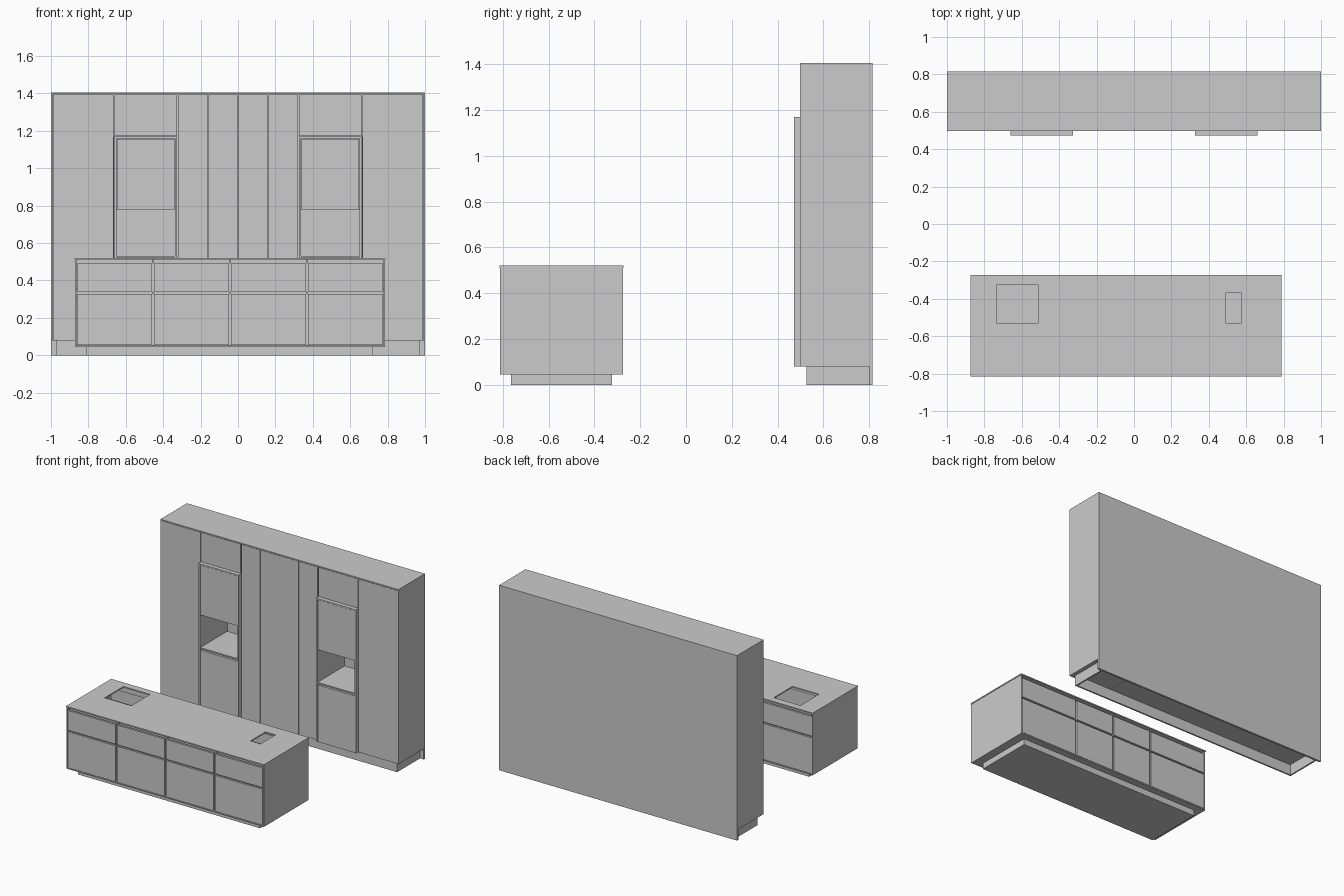
import bpy

if "Cube" in bpy.data.objects:
    bpy.data.objects.remove(bpy.data.objects["Cube"])


def box(name, x0, x1, y0, y1, z0, z1):
    """Axis-aligned board given by its extents."""
    bpy.ops.mesh.primitive_cube_add(size=1)
    ob = bpy.context.object
    ob.name = name
    for v in ob.data.vertices:
        v.co = (x1 if v.co.x > 0 else x0,
                y1 if v.co.y > 0 else y0,
                z1 if v.co.z > 0 else z0)
    return ob


# ---------------- Island ----------------
IX0, IX1, IY0, IY1 = -0.872, 0.785, -0.812, -0.275
MID = -0.54
box("island_plinth", -0.81, 0.72, -0.765, -0.322, 0, 0.046)
box("island_floor", IX0, IX1, IY0, IY1, 0.045, 0.053)
box("island_side_left", IX0, IX0 + 0.008, IY0, IY1, 0.053, 0.512)
box("island_side_right", IX1 - 0.008, IX1, IY0, IY1, 0.053, 0.512)
box("island_divider", IX0 + 0.008, IX1 - 0.008, MID - 0.01, MID + 0.01, 0.053, 0.512)

# Worktop with sink and socket openings
top = box("worktop", IX0 - 0.003, IX1 + 0.003, IY0 - 0.003, IY1 + 0.003, 0.511, 0.52)
for label, x0, x1, y1 in (("sink", -0.735, -0.51, -0.325), ("socket", 0.49, 0.575, -0.37)):
    cutter = box(label + "_cutter", x0, x1, -0.55, y1, 0.50, 0.54)
    cutter.hide_render = True
    cutter.hide_viewport = False
    cutter.display_type = 'WIRE'
    mod = top.modifiers.new(label + "_opening", 'BOOLEAN')
    mod.operation = 'DIFFERENCE'
    mod.solver = 'EXACT'
    mod.object = cutter


def drawer_bank(side, edges, y_face, inward):
    """Drawer fronts, recessed handle channels and partitions on one long side."""
    def ys(a, b):
        return sorted((y_face + inward * a, y_face + inward * b))
    for i, (a, b) in enumerate(zip(edges, edges[1:])):
        for row, z0, z1 in (("lower", 0.056, 0.328), ("upper", 0.340, 0.490)):
            box(f"{side}_{row}_drawer_{i}", a + 0.006, b - 0.006, *ys(0, 0.016), z0, z1)
    for e in edges[1:-1]:
        box(f"{side}_partition", e - 0.006, e + 0.006, *sorted((y_face + inward * 0.012, MID)),
            0.053, 0.511)
    for z0, z1 in ((0.31, 0.36), (0.47, 0.511)):
        box(f"{side}_handle_channel", edges[0], edges[-1], *ys(0.03, 0.036), z0, z1)


L, R = IX0 + 0.004, IX1 - 0.004
drawer_bank("front", [L, -0.455, -0.043, 0.369, R], IY0, 1)
drawer_bank("back", [L, -0.378, -0.044, 0.290, R], IY1, -1)

# ---------------- Tall cabinet wall ----------------
Y0, YB, Y1 = 0.498, 0.80, 0.815
BOT, TOP, UNIT_TOP = 0.08, 1.405, 1.17
YC = Y0 + 0.018
box("wall_back_panel", -1, 1, YB, Y1, 0, TOP)
box("wall_top_panel", -1, 1, Y0, YB, TOP - 0.008, TOP)
box("wall_plinth_front", -0.97, 0.97, 0.525, 0.537, 0, BOT)
box("centre_carcass", -0.325, 0.325, YC, YB, BOT, TOP - 0.008)

# Full-height centre doors
door_edges = [-0.322, -0.161, 0, 0.161, 0.322]
for i, (a, b) in enumerate(zip(door_edges, door_edges[1:])):
    box(f"centre_door_{i}", a + 0.002, b - 0.002, Y0, YC - 0.002, BOT, TOP - 0.01)

for side, s in (("left", -1), ("right", 1)):
    def mbox(name, x0, x1, *rest):
        a, b = sorted((s * x0, s * x1))
        return box(f"{side}_{name}", a, b, *rest)

    mbox("plinth_return", 0.958, 0.97, 0.537, YB, 0, BOT)
    # End cabinet
    mbox("end_panel", 0.992, 1.0, Y0, YB, BOT, TOP - 0.008)
    mbox("end_carcass", 0.662, 0.992, YC, YB, BOT, TOP - 0.008)
    mbox("end_door", 0.665, 0.990, Y0, YC - 0.002, BOT, TOP - 0.01)
    # Cupboard above the projecting unit
    mbox("top_carcass", 0.325, 0.662, YC, YB, UNIT_TOP, TOP - 0.008)
    mbox("top_door", 0.327, 0.661, Y0, YC - 0.002, UNIT_TOP + 0.003, TOP - 0.01)
    # Projecting unit: frame, doors and open niche
    F = 0.472
    mbox("unit_inner_side", 0.325, 0.336, F, YB, BOT, UNIT_TOP)
    mbox("unit_outer_side", 0.650, 0.661, F, YB, BOT, UNIT_TOP)
    mbox("unit_top", 0.336, 0.650, F, YB, UNIT_TOP - 0.01, UNIT_TOP)
    mbox("unit_upper_carcass", 0.336, 0.650, YC, YB, 0.78, UNIT_TOP - 0.01)
    mbox("unit_upper_door", 0.339, 0.647, F + 0.004, YC, 0.78, UNIT_TOP - 0.013)
    mbox("niche_shelf", 0.336, 0.650, F + 0.004, YB, 0.522, 0.532)
    mbox("unit_lower_carcass", 0.336, 0.650, YC, YB, BOT, 0.522)
    mbox("unit_lower_door", 0.339, 0.647, F + 0.004, YC, BOT, 0.512)
